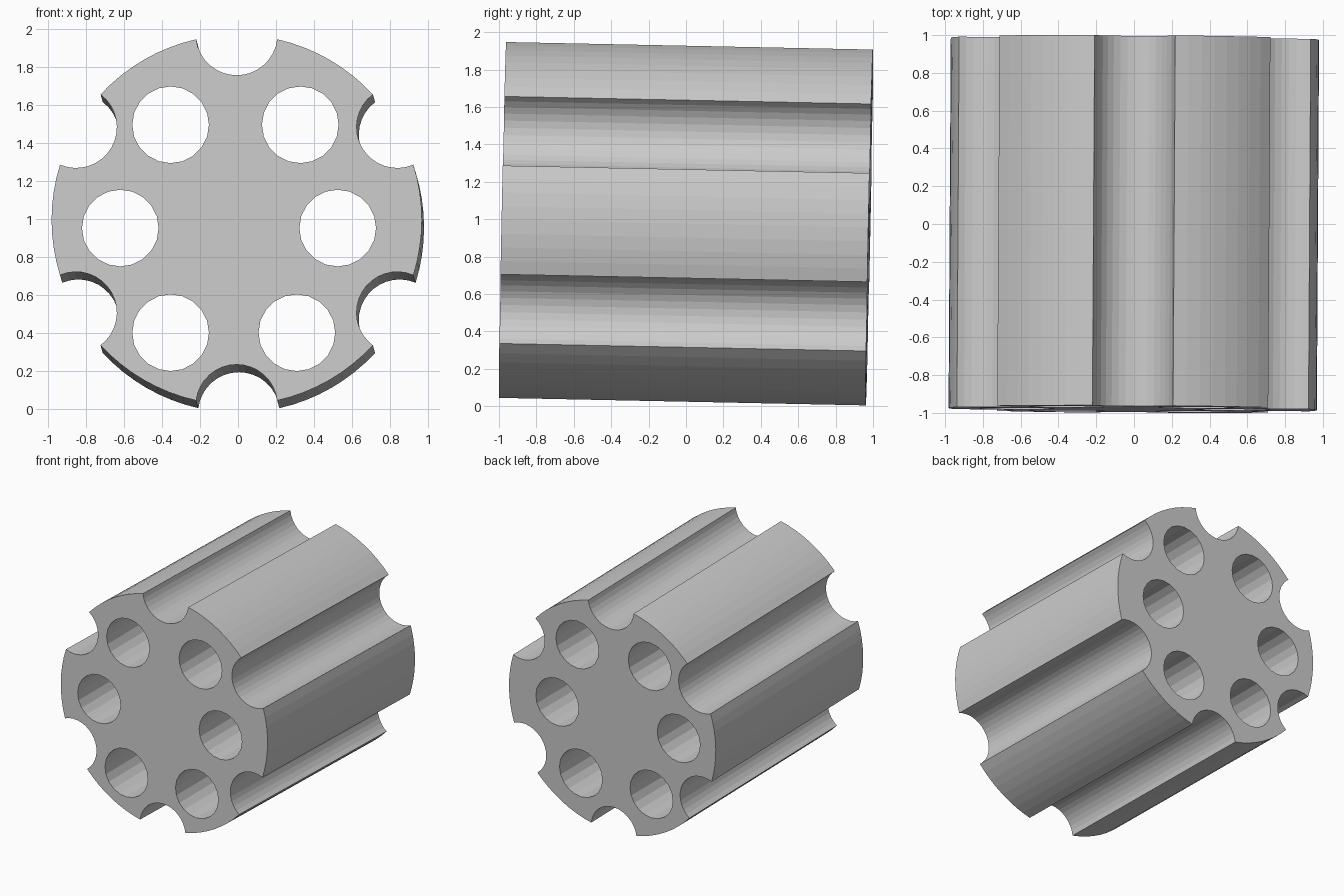
import bpy, bmesh, math
from mathutils import Matrix, Vector

if "Cube" in bpy.data.objects:
    bpy.data.objects.remove(bpy.data.objects["Cube"])

R, NOTCH_R, NOTCH_D, LENGTH = 0.975, 0.215, 0.977, 1.961
HOLES = [(-0.355, 1.497), (0.328, 1.497), (-0.62, 0.953),
         (0.525, 0.953), (-0.355, 0.402), (0.31, 0.402)]


def make_object(name, bm):
    bmesh.ops.recalc_face_normals(bm, faces=bm.faces)
    mesh = bpy.data.meshes.new(name)
    bm.to_mesh(mesh)
    bm.free()
    ob = bpy.data.objects.new(name, mesh)
    bpy.context.collection.objects.link(ob)
    return ob


# Fluted outline: six outer arcs alternating with six round notches
half = math.acos((R * R + NOTCH_D ** 2 - NOTCH_R ** 2) / (2 * R * NOTCH_D))
reach = math.atan2(R * math.sin(half), NOTCH_D - R * math.cos(half))
outline = []
for k in range(6):
    a = math.radians(90 + 60 * k)
    for i in range(17):
        t = a + math.pi + reach - 2 * reach * i / 16
        outline.append((NOTCH_D * math.cos(a) + NOTCH_R * math.cos(t),
                        NOTCH_D * math.sin(a) + NOTCH_R * math.sin(t)))
    span = math.radians(60) - 2 * half
    for i in range(1, 8):
        t = a + half + span * i / 8
        outline.append((R * math.cos(t), R * math.sin(t)))

# Body, extruded along y and very slightly tilted
bm = bmesh.new()
face = bm.faces.new([bm.verts.new((x, -LENGTH / 2, z)) for x, z in outline])
ext = bmesh.ops.extrude_face_region(bm, geom=[face], use_keep_orig=True)
verts = [g for g in ext["geom"] if isinstance(g, bmesh.types.BMVert)]
bmesh.ops.translate(bm, verts=verts, vec=Vector((0, LENGTH, 0)))
tilt = (Matrix.Translation((-0.001, 0, 0.976)) @ Matrix.Rotation(-0.006, 4, 'Z')
        @ Matrix.Rotation(-0.0205, 4, 'X'))
bmesh.ops.transform(bm, matrix=tilt, verts=bm.verts)
body = make_object("fluted_cylinder", bm)

# Six bored chambers, cut straight along y
bm = bmesh.new()
for x, z in HOLES:
    bmesh.ops.create_cone(bm, cap_ends=True, segments=20, radius1=0.202,
                          radius2=0.202, depth=3,
                          matrix=Matrix.Translation((x, 0, z))
                          @ Matrix.Rotation(math.pi / 2, 4, 'X'))
cutter = make_object("chamber_cutter", bm)
cutter.hide_render = True

mod = body.modifiers.new("chambers", 'BOOLEAN')
mod.operation = 'DIFFERENCE'
mod.solver = 'EXACT'
mod.object = cutter
bpy.context.view_layer.objects.active = body
body.select_set(True)
bpy.ops.object.modifier_apply(modifier=mod.name)
bpy.data.objects.remove(cutter)
